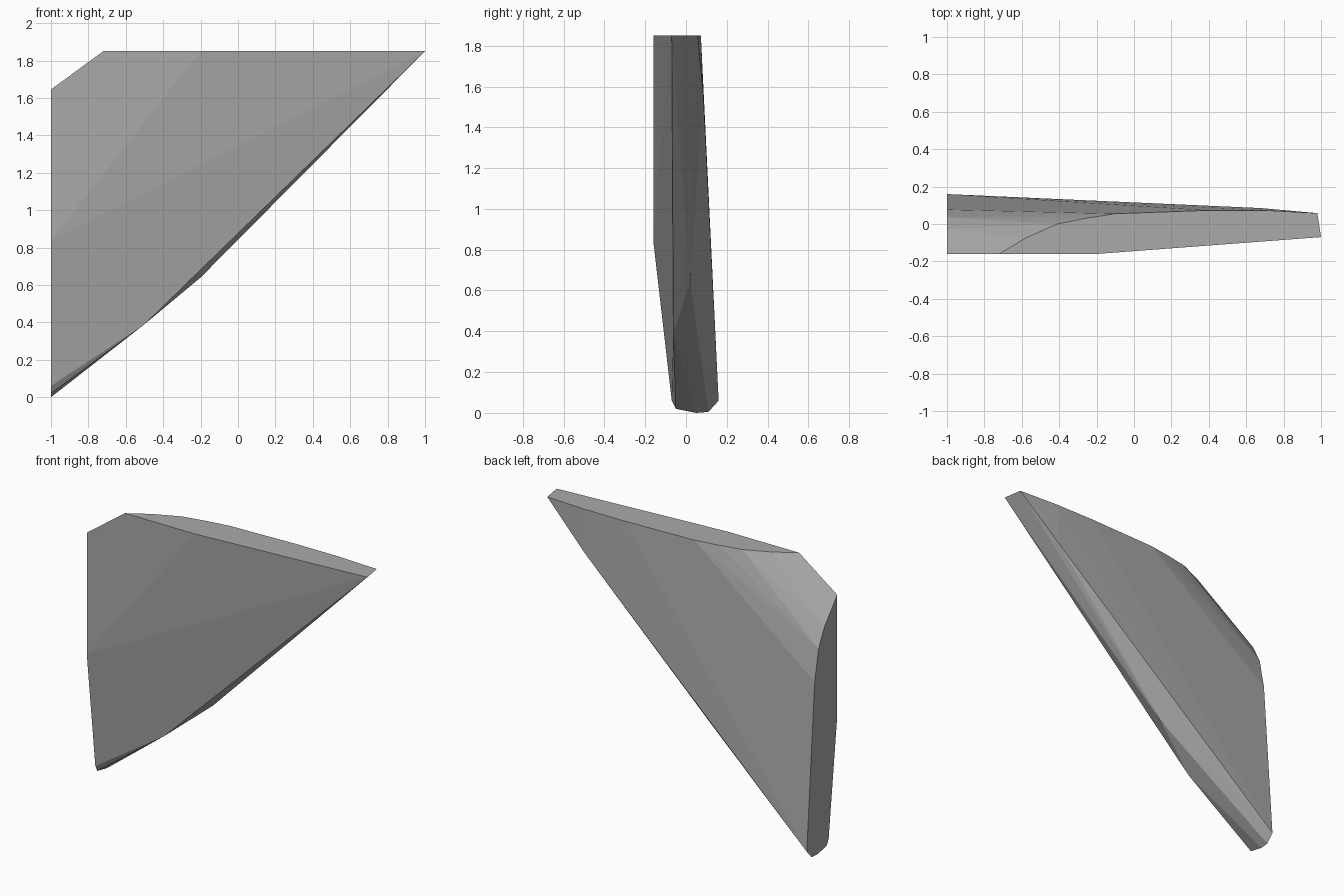
import bpy, bmesh

if "Cube" in bpy.data.objects:
    bpy.data.objects.remove(bpy.data.objects["Cube"])

# One matte grey for the whole shard
grey = bpy.data.materials.new("stone_grey")
grey.diffuse_color = (0.4, 0.4, 0.4, 1)
grey.use_nodes = True
grey.node_tree.nodes["Principled BSDF"].inputs["Base Color"].default_value = grey.diffuse_color

# Flat left end, outline as (y, z) at x = -1
end_outline = [(-0.16, 1.645), (-0.16, 0.84), (-0.07, 0.06), (-0.05, 0.02),
               (0.05, 0.0), (0.11, 0.005), (0.16, 0.06), (0.077, 1.155),
               (0.036, 1.36), (-0.026, 1.485)]

# Flat top, outline as (x, y) at z = 1.85
top_outline = [(-0.72, -0.16), (-0.2, -0.16), (1.0, -0.07), (0.98, 0.058),
               (0.7, 0.073), (0.4, 0.073), (-0.1, 0.055), (-0.26, 0.03),
               (-0.41, 0.0), (-0.58, -0.075)]

# Corners along the slanted underside
under_corners = [(-0.5, -0.062, 0.39), (-0.2, 0.02, 0.64), (0.68, 0.085, 1.56)]

points = [(-1, y, z) for y, z in end_outline]
points += [(x, y, 1.85) for x, y in top_outline]
points += under_corners

# Wrap the outlines in one faceted convex shell
bm = bmesh.new()
for p in points:
    bm.verts.new(p)
hull = bmesh.ops.convex_hull(bm, input=bm.verts[:])
bmesh.ops.delete(bm, geom=[v for v in bm.verts if not v.link_faces], context='VERTS')
bmesh.ops.dissolve_limit(bm, angle_limit=0.002, verts=bm.verts[:], edges=bm.edges[:])
bmesh.ops.recalc_face_normals(bm, faces=bm.faces[:])

mesh = bpy.data.meshes.new("shard")
bm.to_mesh(mesh)
bm.free()
mesh.materials.append(grey)
shard = bpy.data.objects.new("shard", mesh)
bpy.context.collection.objects.link(shard)
